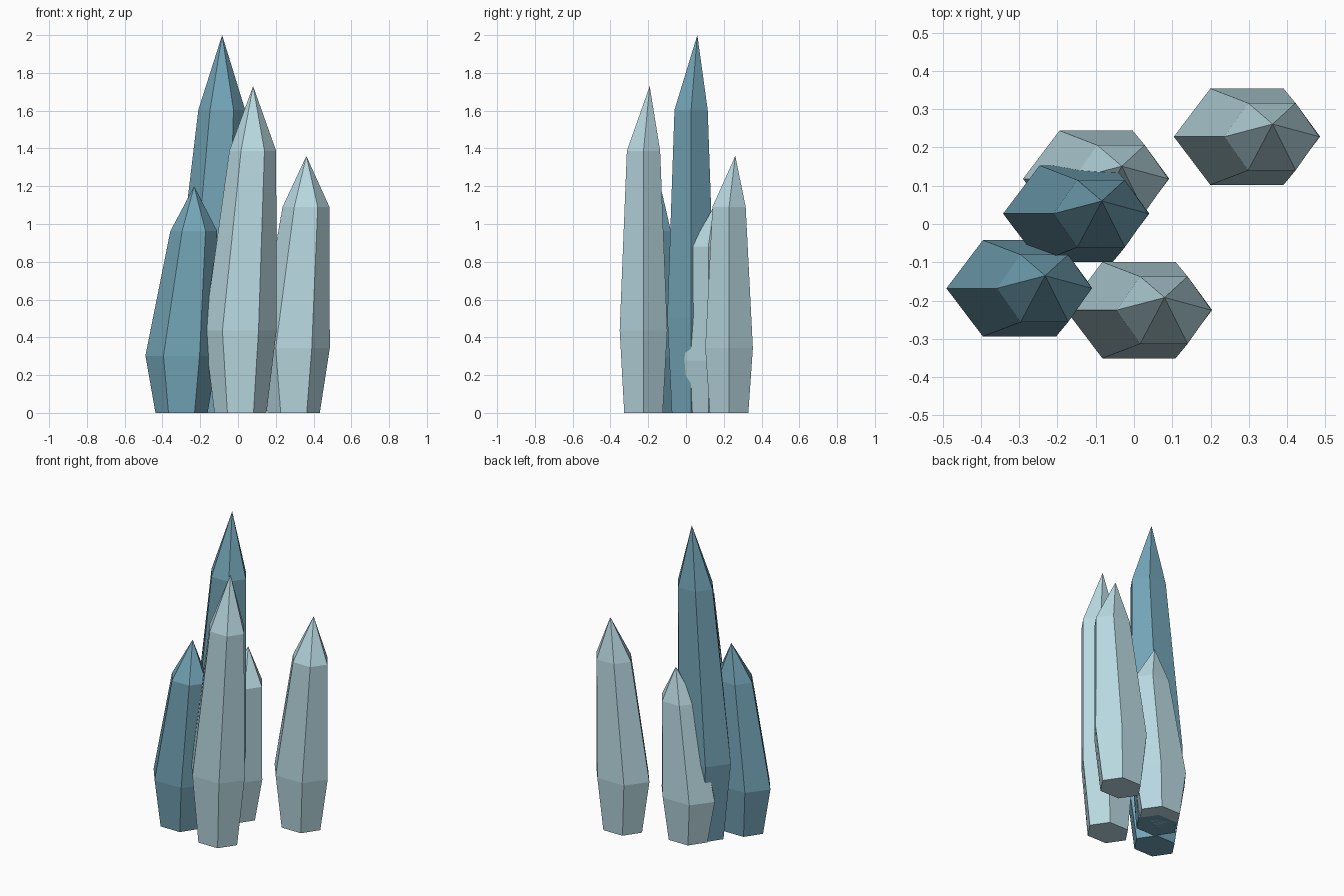
import bpy
import bmesh
from math import cos, sin, pi

cube = bpy.data.objects.get("Cube")
if cube:
    bpy.data.objects.remove(cube, do_unlink=True)


def make_material(name, color):
    mat = bpy.data.materials.new(name)
    mat.use_nodes = True
    mat.diffuse_color = color
    bsdf = mat.node_tree.nodes["Principled BSDF"]
    bsdf.inputs["Base Color"].default_value = color
    bsdf.inputs["Roughness"].default_value = 0.6
    return mat


pale = make_material("pale ice blue", (0.48, 0.69, 0.75, 1))
deep = make_material("deep teal blue", (0.17, 0.37, 0.47, 1))

# Crystal cross-sections: height fraction, x shift, x radius, y half-depth
RINGS = [(0.0, 0.0, 0.138, 0.102),
         (0.252, 0.0, 0.191, 0.126),
         (0.802, 0.065, 0.124, 0.088)]
TIP_SHIFT = (0.067, 0.033)


def crystal(name, x, y, height, mat):
    """Leaning six-sided shard with an off-centre point."""
    bm = bmesh.new()
    rings = []
    for level, shift, rx, ry in RINGS:
        rings.append([bm.verts.new((shift + rx * cos(i * pi / 3),
                                    ry * sin(i * pi / 3) / sin(pi / 3),
                                    level * height)) for i in range(6)])
    tip = bm.verts.new((*TIP_SHIFT, height))
    bm.faces.new(rings[0][::-1])
    for i in range(6):
        j = (i + 1) % 6
        for low, high in zip(rings, rings[1:]):
            bm.faces.new((low[i], low[j], high[j], high[i]))
        bm.faces.new((rings[-1][i], rings[-1][j], tip))
    mesh = bpy.data.meshes.new(name)
    bm.to_mesh(mesh)
    bm.free()
    mesh.materials.append(mat)
    obj = bpy.data.objects.new(name, mesh)
    obj.location = (x, y, 0)
    bpy.context.collection.objects.link(obj)
    return obj


# The cluster
crystal("tall_crystal", -0.151, 0.027, 2.0, deep)
crystal("right_crystal", -0.299, -0.168, 1.2, deep)
crystal("front_crystal", 0.013, -0.225, 1.73, pale)
crystal("left_crystal", 0.295, 0.228, 1.36, pale)
crystal("back_crystal", -0.099, 0.118, 1.1, pale)
